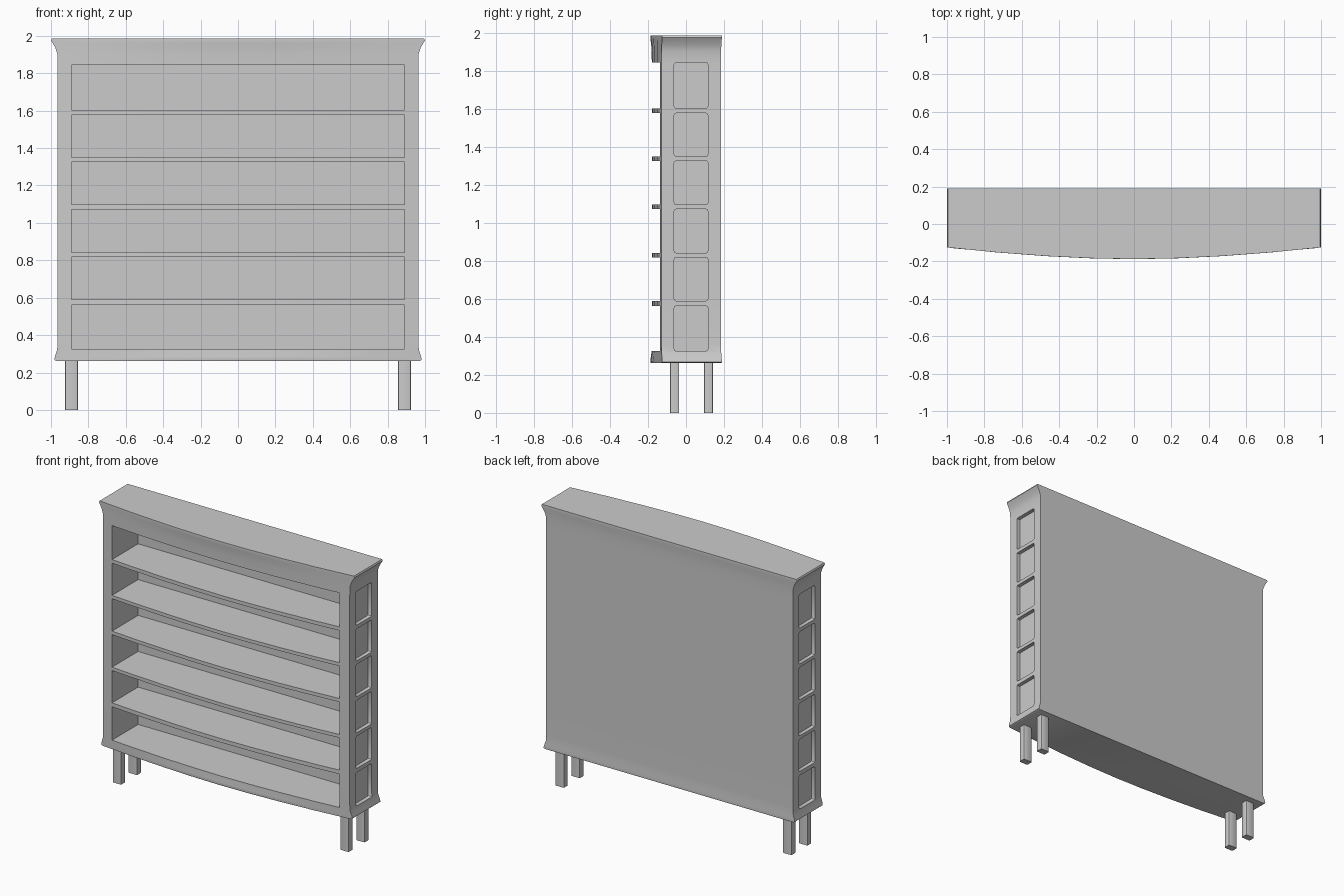
import bpy, bmesh, math
from mathutils import Matrix, Vector

cube = bpy.data.objects.get("Cube")
if cube:
    bpy.data.objects.remove(cube, do_unlink=True)

paint = bpy.data.materials.new("pale grey")
paint.use_nodes = True
GREY = (0.6, 0.6, 0.6, 1)
paint.diffuse_color = GREY
paint.node_tree.nodes["Principled BSDF"].inputs["Base Color"].default_value = GREY


def make_object(name, bm):
    bmesh.ops.recalc_face_normals(bm, faces=bm.faces)
    mesh = bpy.data.meshes.new(name)
    bm.to_mesh(mesh)
    bm.free()
    mesh.materials.append(paint)
    obj = bpy.data.objects.new(name, mesh)
    bpy.context.collection.objects.link(obj)
    return obj


def activate(obj):
    bpy.ops.object.select_all(action='DESELECT')
    obj.select_set(True)
    bpy.context.view_layer.objects.active = obj


def add_box(bm, low, high, axis=None, bevel=0.0):
    """Box between two corners, with the edges along one axis optionally bevelled."""
    low, high = Vector(low), Vector(high)
    matrix = Matrix.Translation((low + high) / 2) @ Matrix.Diagonal((*(high - low), 1))
    verts = bmesh.ops.create_cube(bm, size=1, matrix=matrix)["verts"]
    if bevel:
        edges = {e for v in verts for e in v.link_edges
                 if abs((e.verts[0].co - e.verts[1].co).normalized()[axis]) > 0.9}
        bmesh.ops.bevel(bm, geom=list(edges), offset=bevel, segments=2,
                        profile=0.5, affect='EDGES')


# Bow-fronted case, lofted upward: height, half width, flare amount
LEVELS = [(0.262, 0.972, 0.7), (0.268, 0.982, 1), (0.285, 0.979, 0.8),
          (0.32, 0.967, 0.2), (0.36, 0.965, 0), (0.56, 0.965, 0),
          (1.84, 0.965, 0), (1.905, 0.966, 0.1), (1.935, 0.976, 0.4),
          (1.962, 0.991, 0.8), (1.976, 1.0, 1), (1.986, 0.995, 0.9)]
bm = bmesh.new()
rings = []
for z, half, flare in LEVELS:
    corner, middle, back = -0.13 + 0.005 * flare, -0.18 - 0.008 * flare, 0.184 + 0.005 * flare
    outline = [(half, back), (-half, back)]
    for t in (-1, -0.73, -0.47, -0.23, 0, 0.23, 0.47, 0.73, 1):
        outline.append((t * half, middle + (corner - middle) * abs(t) ** 1.8))
    rings.append([bm.verts.new((x, y, z)) for x, y in outline])
for lower, upper in zip(rings, rings[1:]):
    for i in range(len(lower)):
        j = (i + 1) % len(lower)
        bm.faces.new((lower[i], lower[j], upper[j], upper[i]))
bm.faces.new(rings[0])
bm.faces.new(rings[-1])
case = make_object("bookcase_body", bm)

# Shelf bays in front and shallow recessed panels in both sides
BAYS = [(0.326, 0.562), (0.59, 0.818), (0.842, 1.072),
        (1.097, 1.326), (1.35, 1.577), (1.603, 1.843)]
bm = bmesh.new()
for bottom, top in BAYS:
    add_box(bm, (-0.89, -0.4, bottom), (0.89, 0.155, top))
    for inner, outer in ((0.938, 1.1), (-1.1, -0.938)):
        add_box(bm, (inner, -0.062, bottom), (outer, 0.115, top), 0, 0.01)
cutter = make_object("bay_cutter", bm)
cutter.hide_render = True

activate(case)
cut = case.modifiers.new("bays", 'BOOLEAN')
cut.operation = 'DIFFERENCE'
cut.solver = 'EXACT'
cut.object = cutter
bpy.ops.object.modifier_apply(modifier=cut.name)
bpy.data.objects.remove(cutter, do_unlink=True)
bpy.ops.object.shade_smooth_by_angle(angle=math.radians(35))

# Four slim legs with softened corners
for side, x in (("left", 0.89), ("right", -0.89)):
    for end, y in (("front", -0.06), ("back", 0.118)):
        bm = bmesh.new()
        add_box(bm, (x - 0.034, y - 0.024, 0), (x + 0.034, y + 0.024, 0.27), 2, 0.007)
        leg = make_object(f"{end}_{side}_leg", bm)
        activate(leg)
        bpy.ops.object.shade_smooth_by_angle(angle=math.radians(30))
